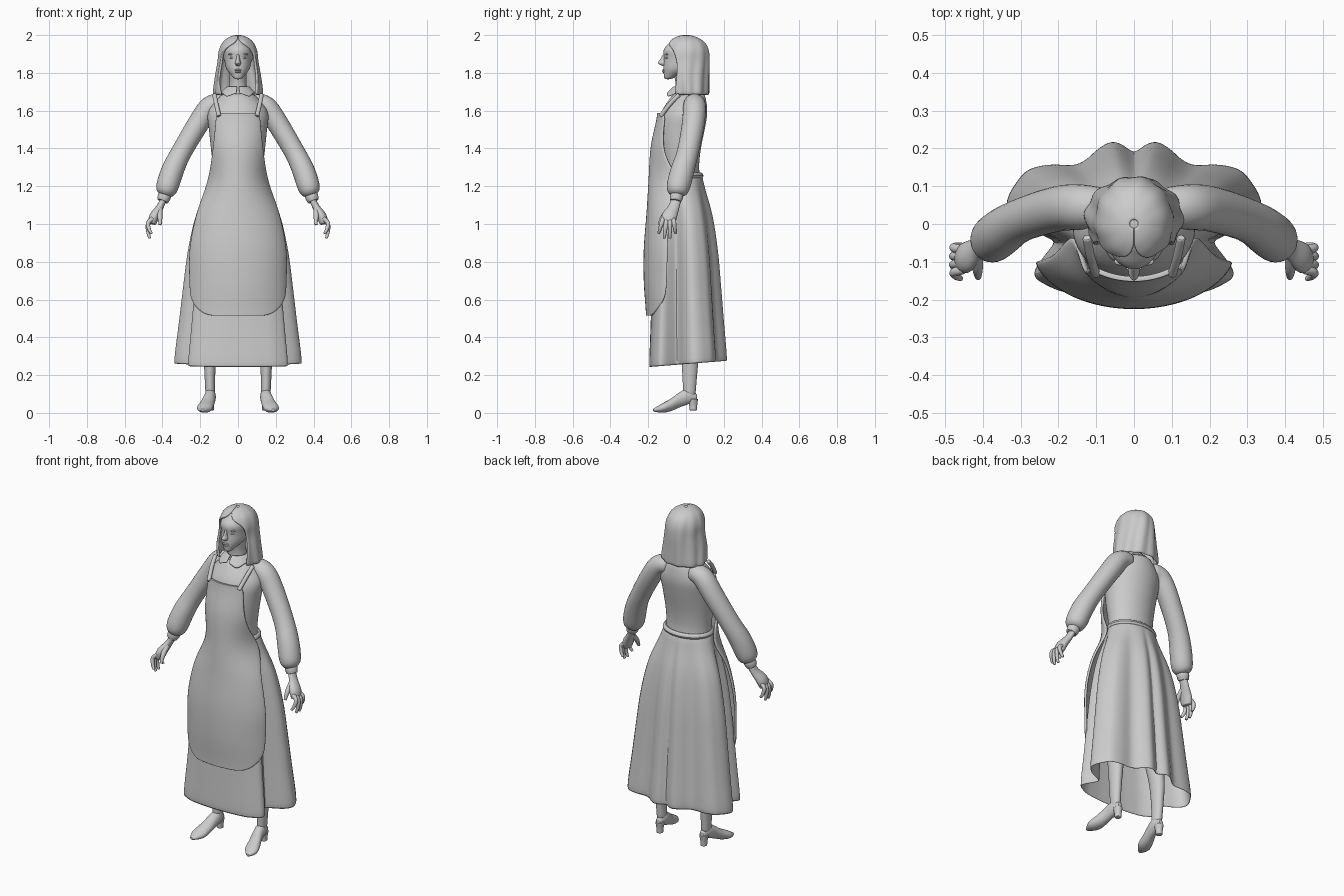
import bpy, bmesh
from math import sin, cos, asin, exp, sqrt, radians, pi
from mathutils import Vector

old = bpy.data.objects.get("Cube")
if old:
    bpy.data.objects.remove(old, do_unlink=True)

grey = bpy.data.materials.new("light_grey")
grey.use_nodes = True
grey.diffuse_color = (.6, .6, .6, 1)
grey.node_tree.nodes["Principled BSDF"].inputs["Base Color"].default_value = grey.diffuse_color


def spline(keys, t):
    """Smooth curve through evenly spaced key values, t running from 0 to 1."""
    last = len(keys) - 1
    index = min(int(t * last), last - 1)
    f = t * last - index
    a, b, c, d = (keys[max(0, min(last, index + k))] for k in (-1, 0, 1, 2))
    return b + f * (c - a + f * (2 * a - 5 * b + 4 * c - d + f * (3 * (b - c) + d - a))) / 2


def steps(count):
    return [k / count for k in range(count + 1)]


def turns(count):
    return [2 * pi * k / count for k in range(count)]


def loft(name, rings, closed=True, caps=True, mirror=False, thick=0):
    """Skin equal point rings into a smooth surface."""
    bm = bmesh.new()
    rows = [[bm.verts.new(point) for point in ring] for ring in rings]
    size = len(rows[0])
    for lower, upper in zip(rows, rows[1:]):
        for i in range(size if closed else size - 1):
            j = (i + 1) % size
            bm.faces.new((lower[i], lower[j], upper[j], upper[i]))
    if caps and closed:
        bm.faces.new(rows[0])
        bm.faces.new(rows[-1])
    bmesh.ops.recalc_face_normals(bm, faces=bm.faces)
    mesh = bpy.data.meshes.new(name)
    bm.to_mesh(mesh)
    bm.free()
    mesh.materials.append(grey)
    part = bpy.data.objects.new(name, mesh)
    bpy.context.collection.objects.link(part)
    if mirror:
        part.modifiers.new("Mirror", 'MIRROR').use_clip = True
    if thick:
        shell = part.modifiers.new("Solidify", 'SOLIDIFY')
        shell.thickness, shell.offset = thick, 0
    smooth = part.modifiers.new("Subdivision", 'SUBSURF')
    smooth.levels = smooth.render_levels = 1
    bpy.ops.object.select_all(action='DESELECT')
    part.select_set(True)
    bpy.context.view_layer.objects.active = part
    bpy.ops.object.shade_smooth_by_angle(angle=radians(50))


def oval(z, wide, front, back, x=0):
    """Level ring from its half width and its front and back depth."""
    middle, deep = (front + back) / 2, (back - front) / 2
    return [(x + wide * sin(a), middle - deep * cos(a), z) for a in turns(24)]


def column(name, bottom, top, wide, front, back, x=(0, 0), mirror=False):
    """Upright form whose key sizes are evenly spaced from bottom to top."""
    loft(name, [oval(bottom + (top - bottom) * t, spline(wide, t), spline(front, t),
                     spline(back, t), spline(x, t)) for t in steps(14)], mirror=mirror)


def tube(name, x, y, z, radius, squash=1):
    """Mirrored pair of round limbs along a smooth path."""
    path = [Vector((spline(x, t), spline(y, t), spline(z, t))) for t in steps(16)]
    rings = []
    for i, (centre, t) in enumerate(zip(path, steps(16))):
        along = (path[min(i + 1, len(path) - 1)] - path[max(i - 1, 0)]).normalized()
        side = along.cross(Vector((0, 1, 0))).normalized()
        up = along.cross(side)
        rings.append([centre + spline(radius, t) * (side * squash * cos(a) + up * sin(a)) for a in turns(14)])
    loft(name, rings, mirror=True)


def ball(name, centre, size, mirror=True):
    x, y, z = centre
    wide, deep, tall = size
    loft(name, [oval(z - tall * cos(pi * t), wide * sin(pi * t), y - deep * sin(pi * t),
                     y + deep * sin(pi * t), x) for t in steps(12)[1:-1]], mirror=mirror)


# Blouse body, puffed sleeves and cuffs
column("blouse", bottom=1.2, top=1.7, wide=[.14, .135, .145, .155, .16, .08],
       front=[-.14, -.13, -.145, -.15, -.13, -.065], back=[.08, .07, .08, .1, .115, .1])
tube("sleeve", x=[.07, .14, .205, .3, .348, .38, .39], y=[.045, .045, .04, .01, -.02, -.045, -.05],
     z=[1.64, 1.63, 1.54, 1.38, 1.28, 1.18, 1.15], radius=[.05, .062, .062, .059, .065, .062, .03], squash=.95)
tube("cuff", x=[.38, .4], y=[-.045, -.056], z=[1.17, 1.12], radius=[.03, .036, .03])

# Hands, with the fingers fanned out by rule
tube("palm", x=[.39, .413, .443, .455], y=[-.05, -.064, -.088, -.095], z=[1.14, 1.09, 1.04, 1],
     radius=[.028, .03, .042, .034], squash=.65)
for finger, fan in (("index", -1.5), ("middle", -.5), ("ring", .5), ("little", 1.5)):
    knuckle = -.094 + .018 * fan
    tip = -.1 + .03 * fan
    curl = .005 * fan * fan
    tube(finger + "_finger", x=[.45, .476, .476 - curl / 2, .468 - curl],
         y=[knuckle, tip], z=[1.03, .92 + 2.5 * curl], radius=[.012, .012, .01, .007])
tube("thumb", x=[.415, .412], y=[-.08, -.12, -.142], z=[1.08, 1.04, .995], radius=[.017, .014, .008])

# Skirt: a waist oval growing into a pleated hem, pleats given from front to back
pleats = [.96, .97, 1, 1.04, 1.1, 1.13, 1.13, .9, .76, .85, 1.05,
          1.17, 1.2, 1.2, 1.2, 1.1, .95, .95, 1.04, 1.1, .93]
rings = []
for t in steps(16):
    spread = spline([0, .4, .63, .76, .88, 1], t)
    ring = []
    for a in turns(100):
        fold = spline(pleats, min(a, 2 * pi - a) / pi)
        waist = Vector((.143 * sin(a), -.025 - .11 * cos(a)))
        hem = Vector((.29 * sin(a), -.2 * cos(a))) * fold
        x, y = waist.lerp(hem, spread)
        ring.append((x, y, 1.25 - 1.01 * t + .08 * t * (y + .2)))
    rings.append(ring)
loft("skirt", rings, caps=False, thick=.006)

# Waistband of two rolls
for roll, height in (("lower", 1.224), ("upper", 1.256)):
    loft(roll + "_waistband", [oval(height + .018 * sin(a), .14 + .012 * cos(a), -.13 - .01 * cos(a),
                                    .08 + .014 * cos(a)) for a in turns(8) + [2 * pi]], caps=False)


def corner(distance, radius):
    """Inset of a rounded corner at a distance from the end of the cloth."""
    rest = max(0, radius - distance)
    return radius - sqrt(radius * radius - rest * rest)


# Apron wrapped round the front, with rounded corners
bottom, top = .515, 1.588
grid = []
for step in steps(40):
    t = (1 - cos(pi * step)) / 2
    z = bottom + (top - bottom) * t
    edge = spline([.245, .255, .253, .217, .157, .13, .115], t) - corner(z - bottom, .12) - corner(top - z, .035)
    wrap = spline([.268, .266, .262, .224, .16, .16, .165], t)
    front = spline([-.205, -.217, -.217, -.203, -.192, -.18, -.145], t)
    middle = spline([-.055, -.055, -.055, -.045, 0, -.03, -.03], t)
    reach = asin(min(1, edge / wrap))
    grid.append([(wrap * sin(reach * u), middle + (front - middle) * cos(reach * u), z)
                 for u in [2 * s - 1 for s in steps(20)]])
loft("apron", grid, closed=False, thick=.014)

# Apron straps over the chest to the shoulders
tube("apron_strap", x=[.1, .115, .125], y=[-.135, -.085, -.035], z=[1.57, 1.635, 1.685], radius=[.012, .012])

# Neck and pointed collar
column("neck", bottom=1.66, top=1.82, wide=[.06, .046, .045], front=[-.06, -.055, -.07], back=[.07, .045, .045])
collar = []
for t in steps(3):
    row = []
    for s in steps(24):
        a = radians(4) + s * radians(176)
        point = exp(-((a - .6) / .3) ** 2)
        radius = .054 + .038 * t * (1 + .35 * point)
        row.append((radius * sin(a), -.008 - radius * cos(a), 1.728 - .036 * t * (1 + .5 * point)))
    collar.append(row)
loft("collar", collar, closed=False, mirror=True, thick=.008)

# Head and face
column("head", bottom=1.765, top=1.985, wide=[.02, .062, .073, .074, .03],
       front=[-.115, -.121, -.117, -.117, -.06], back=[-.08, .04, .08, .085, .05])
column("nose", bottom=1.835, top=1.9, wide=[.01, .016, .011, .009, .008],
       front=[-.125, -.15, -.14, -.13, -.12], back=[-.09, -.09])
ball("eye", centre=(.029, -.1, 1.88), size=(.015, .01, .006))
ball("eyebrow", centre=(.031, -.1, 1.898), size=(.022, .01, .005))
ball("upper_lip", centre=(0, -.118, 1.815), size=(.02, .008, .005), mirror=False)
ball("lower_lip", centre=(0, -.117, 1.806), size=(.017, .009, .006), mirror=False)

# Wavy hair from crown to tips, open around the face
ball("hair_crown", centre=(0, 0, 1.91), size=(.087, .1, .09), mirror=False)
grid = []
for t in steps(24):
    wide = spline([.01, .042, .075, .094, .1, .113, .124], t)
    deep = spline([.01, .05, .09, .109, .114, .111, .098], t)
    middle = spline([0, 0, .003, .005, .005, .006, .018], t)
    gap = radians(max(0, spline([0, 0, 15, 50, 62, 60, 45], t)))
    row = []
    for s in steps(72):
        a = gap + 2 * (pi - gap) * s
        wave = 1 + .035 * t * cos(10 * (a - pi) + 4 * t)
        row.append((wide * wave * sin(a), middle - deep * wave * cos(a), 1.993 - .31 * t * t))
    grid.append(row)
loft("hair", grid, closed=False, thick=.014)

# Legs and heeled shoes
column("leg", bottom=.08, top=.6, wide=[.025, .029, .037, .045, .06], front=[-.015, -.02, -.03, -.05, -.06],
       back=[.05, .06, .07, .065, .06], x=[.147, .149, .147, .135, .12], mirror=True)
shoe = []
for t in steps(18):
    wide = spline([.016, .03, .033, .039, .041, .012], t)
    low = spline([.06, .045, .028, .008, 0, .007], t)
    high = spline([.1, .13, .11, .075, .05, .022], t)
    shoe.append([(spline([.145, .15, .17, .186], t) + wide * cos(a), .06 - .236 * t,
                  (low + high) / 2 + (high - low) / 2 * sin(a)) for a in turns(16)])
loft("shoe", shoe, mirror=True)
column("shoe_heel", bottom=.012, top=.075, wide=[.018, .02, .026], front=[.02, .016, .01],
       back=[.058, .06, .064], x=[.146, .146], mirror=True)
